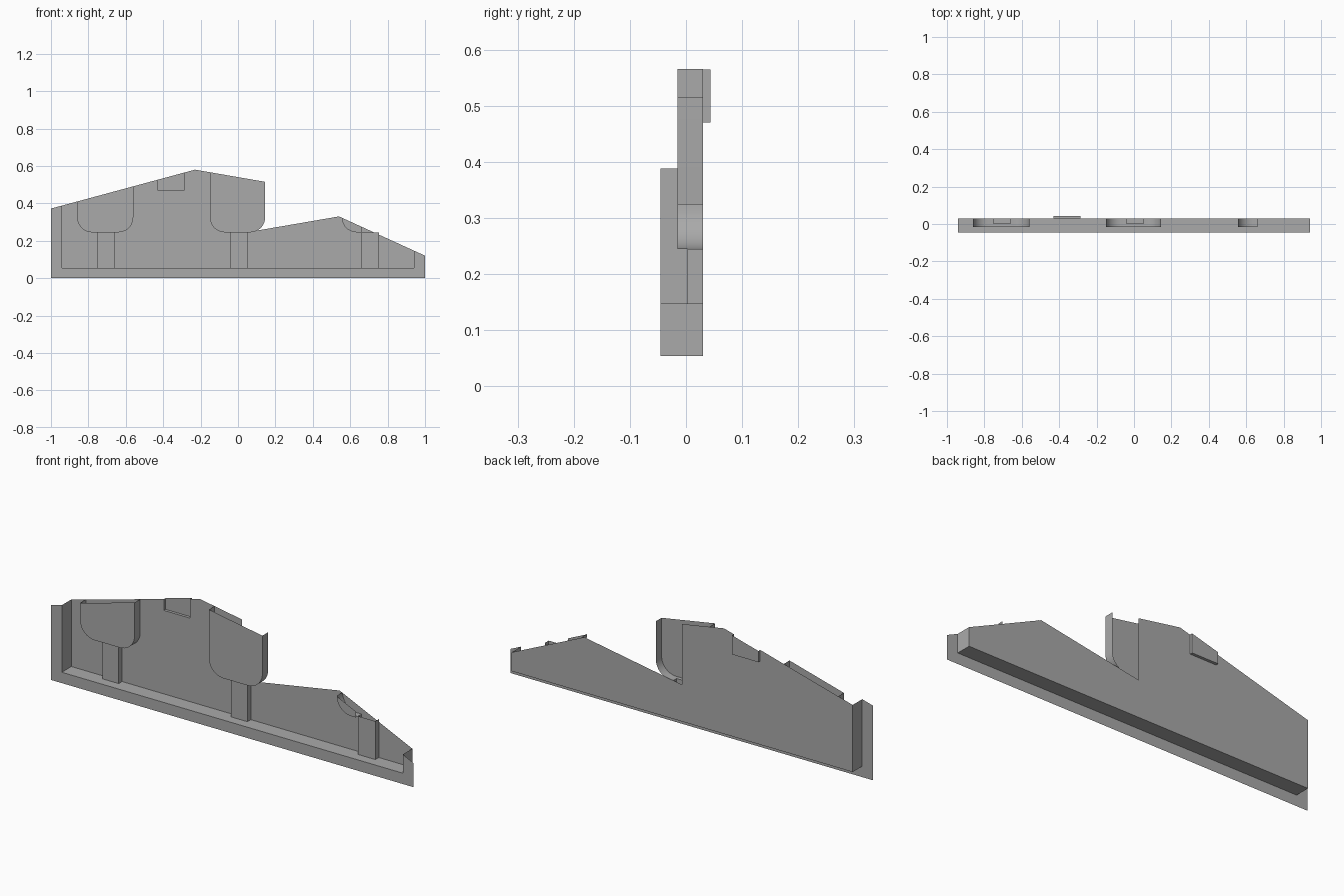
import bpy, bmesh, math

old = bpy.data.objects.get("Cube")
if old:
    bpy.data.objects.remove(old, do_unlink=True)

grey = bpy.data.materials.new("plain_grey")
grey.use_nodes = True
grey.diffuse_color = (0.4, 0.4, 0.4, 1)
grey.node_tree.nodes["Principled BSDF"].inputs["Base Color"].default_value = (0.4, 0.4, 0.4, 1)

# Depth of each layer, front to back
FLANGE, RAISED, STEM, PANEL, RECESS = -0.045, -0.015, 0.003, 0.03, 0.044
SHELF, FLOOR, RADIUS = 0.054, 0.245, 0.08
RIM = [(-1, 0.372), (-0.23, 0.58), (0.145, 0.515)]
TAIL = [(0.54, 0.33), (1, 0.12)]


def top(x, line):
    """Height of a sloping outline at x."""
    for (xa, za), (xb, zb) in zip(line, line[1:]):
        if x <= xb:
            return za + (zb - za) * (x - xa) / (xb - xa)


def sheet(bm, points, y):
    """Flat face at depth y, from (x, z) points."""
    bm.faces.new([bm.verts.new((x, y, z)) for x, z in points])


def strip(bm, path, y0, y1):
    """Wall following an (x, z) path from depth y0 to y1."""
    a = [bm.verts.new((x, y0, z)) for x, z in path]
    b = [bm.verts.new((x, y1, z)) for x, z in path]
    for i in range(len(path) - 1):
        bm.faces.new((a[i], a[i + 1], b[i + 1], b[i]))


def finish(bm, name):
    bmesh.ops.remove_doubles(bm, verts=bm.verts, dist=0.0005)
    mesh = bpy.data.meshes.new(name)
    bm.to_mesh(mesh)
    bm.free()
    mesh.materials.append(grey)
    ob = bpy.data.objects.new(name, mesh)
    bpy.context.collection.objects.link(ob)
    bpy.ops.object.select_all(action='DESELECT')
    ob.select_set(True)
    bpy.context.view_layer.objects.active = ob
    bpy.ops.object.shade_smooth_by_angle(angle=math.radians(30))


def corner(cx, side):
    """Rounded lower corner, from the side wall down to the floor."""
    return [(cx + side * RADIUS * math.cos(t), FLOOR + RADIUS - RADIUS * math.sin(t))
            for t in (math.pi / 2 * i / 10 for i in range(11))]


# Front flange and the tray walls behind it
inner = [(-0.94, top(-0.94, RIM)), (-0.94, SHELF), (0.94, SHELF), (0.94, top(0.94, TAIL))]
bm = bmesh.new()
sheet(bm, [RIM[0], (-1, 0), (1, 0), TAIL[1]] + inner[::-1], FLANGE)
strip(bm, inner, FLANGE, PANEL)
finish(bm, "flange_and_tray_walls")

# Back panel with a stepped top edge and a notch for the recess
L, R, NOTCH = -0.43, -0.285, 0.47
notch = [(L, top(L, RIM)), (L, NOTCH), (R, NOTCH), (R, top(R, RIM))]
bm = bmesh.new()
sheet(bm, inner[1:] + [TAIL[0], (0, 0.237), (0, top(0, RIM)), RIM[1]]
      + notch[::-1] + [inner[0]], PANEL)
finish(bm, "back_panel")

# Small recess pushed out of the back
bm = bmesh.new()
strip(bm, notch, PANEL, RECESS)
sheet(bm, notch, RECESS)
finish(bm, "rear_recess")


# Raised round-cornered pockets, open above
def pocket(name, x0, x1, s0, s1):
    left = [(x0, top(x0, RIM))] + corner(x0 + RADIUS, -1)
    right = corner(x1 - RADIUS, 1)[::-1] + [(x1, top(x1, RIM))]
    peak = [RIM[1]] if x0 < RIM[1][0] < x1 else []
    bm = bmesh.new()
    sheet(bm, left + right + peak, RAISED)
    strip(bm, (left + [(s0, FLOOR)])[::-1], RAISED, PANEL)
    strip(bm, ([(s1, FLOOR)] + right)[::-1], RAISED, PANEL)
    strip(bm, [(s1, FLOOR), (s0, FLOOR)], RAISED, STEM)
    finish(bm, name)


# Narrow channels between the shelf and the pockets
def stem(name, s0, s1):
    bm = bmesh.new()
    sheet(bm, [(s0, SHELF), (s1, SHELF), (s1, FLOOR), (s0, FLOOR)], STEM)
    strip(bm, [(s0, FLOOR), (s0, SHELF)], STEM, PANEL)
    strip(bm, [(s1, SHELF), (s1, FLOOR)], STEM, PANEL)
    finish(bm, name)


pocket("end_pocket", -0.86, -0.56, -0.75, -0.66)
pocket("middle_pocket", -0.15, 0.145, -0.04, 0.05)
stem("end_stem", -0.75, -0.66)
stem("middle_stem", -0.04, 0.05)
stem("tail_stem", 0.66, 0.755)

# Partial pocket cut off by the tail slope
bm = bmesh.new()
edge = [(0.555, top(0.555, TAIL))] + corner(0.555 + RADIUS, -1) + [(0.66, FLOOR)]
sheet(bm, edge + [(0.66, top(0.66, TAIL))], RAISED)
strip(bm, edge[::-1], RAISED, PANEL)
finish(bm, "tail_pocket")
